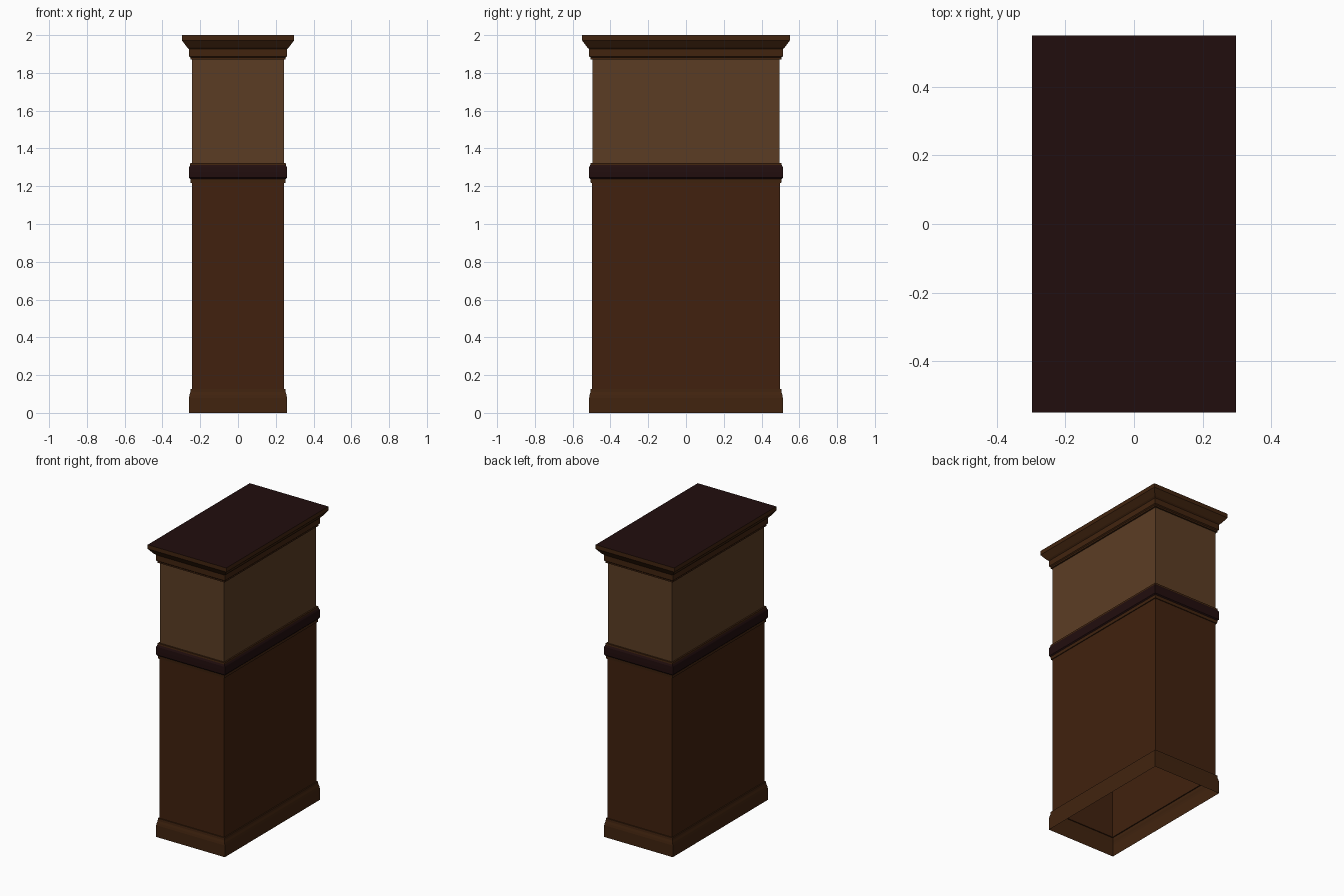
import bpy, bmesh

if "Cube" in bpy.data.objects:
    bpy.data.objects.remove(bpy.data.objects["Cube"])

def mat(name, col):
    m = bpy.data.materials.new(name)
    m.diffuse_color = (*col, 1)
    m.use_nodes = True
    m.node_tree.nodes["Principled BSDF"].inputs["Base Color"].default_value = m.diffuse_color
    return m

WOOD = mat("brown wood", (0.052, 0.0155, 0.0044))
TRIM = mat("trim wood", (0.053, 0.0175, 0.0048))
PANEL = mat("light wood", (0.105, 0.046, 0.0175))
DARK = mat("dark wood", (0.0155, 0.0042, 0.0042))

HX, HY = 0.2445, 0.4980  # half size of the main body

def shell(name, profile, mats, dark_range=None, cap=False):
    """Rectangular moulding: profile is a list of (outward offset, height)."""
    bm = bmesh.new()
    rings = []
    for d, z in profile:
        x, y = HX + d, HY + d
        rings.append([bm.verts.new(p) for p in
                      ((-x, -y, z), (x, -y, z), (x, y, z), (-x, y, z))])
    for a, b in zip(rings, rings[1:]):
        for i in range(4):
            j = (i + 1) % 4
            f = bm.faces.new((a[i], a[j], b[j], b[i]))
            zc = f.calc_center_median().z
            if dark_range and dark_range[0] < zc < dark_range[1]:
                f.material_index = 1
    if cap:
        f = bm.faces.new(rings[-1])
        f.material_index = len(mats) - 1
    me = bpy.data.meshes.new(name)
    bm.to_mesh(me)
    bm.free()
    for m in mats:
        me.materials.append(m)
    ob = bpy.data.objects.new(name, me)
    bpy.context.collection.objects.link(ob)
    return ob

# plinth, open underneath
shell("base_moulding", [(0.0145, 0), (0.0145, 0.08), (0.012, 0.095),
                        (0.008, 0.11), (0.007, 0.127), (0, 0.127)], [TRIM])
# lower body
shell("lower_body", [(0, 0.127), (0, 1.225)], [WOOD])
# waist band with dark centre strip
shell("waist_band", [(0, 1.218), (0.006, 1.218), (0.008, 1.238), (0.0145, 1.245),
                     (0.0155, 1.275), (0.0145, 1.300), (0.009, 1.312),
                     (0.008, 1.323), (-0.002, 1.323)],
      [TRIM, DARK], (1.240, 1.309))
# upper panels
shell("upper_body", [(-0.002, 1.323), (-0.002, 1.872)], [PANEL])
# crown moulding with dark flat top
shell("crown", [(-0.002, 1.872), (0.008, 1.872), (0.008, 1.882), (0.0145, 1.888),
                (0.0145, 1.926), (0.024, 1.934), (0.0525, 1.972), (0.0525, 2.0)],
      [TRIM, DARK], None, True)
